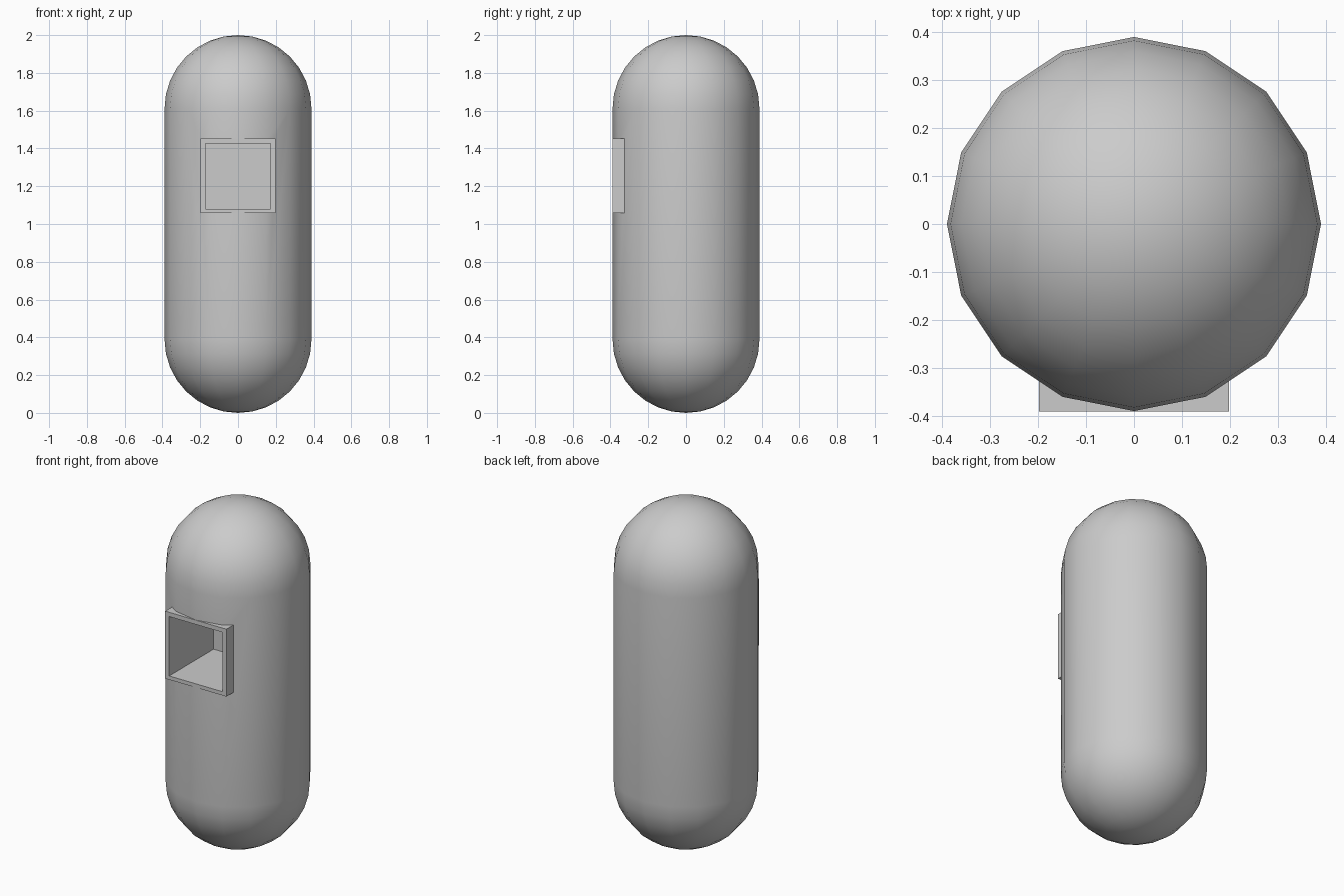
import bpy, bmesh, math

if "Cube" in bpy.data.objects:
    bpy.data.objects.remove(bpy.data.objects["Cube"])

R, H, SIDES, RINGS = 0.389, 2.0, 16, 8


def make_object(name, bm):
    bmesh.ops.recalc_face_normals(bm, faces=bm.faces)
    mesh = bpy.data.meshes.new(name)
    bm.to_mesh(mesh)
    bm.free()
    obj = bpy.data.objects.new(name, mesh)
    bpy.context.collection.objects.link(obj)
    return obj


def box(name, x0, x1, y0, y1, z0, z1):
    bm = bmesh.new()
    bmesh.ops.create_cube(bm, size=1)
    for v in bm.verts:
        v.co = ((x0 + x1) / 2 + v.co.x * (x1 - x0),
                (y0 + y1) / 2 + v.co.y * (y1 - y0),
                (z0 + z1) / 2 + v.co.z * (z1 - z0))
    return make_object(name, bm)


def cut(obj, cutter):
    mod = obj.modifiers.new("cut", 'BOOLEAN')
    mod.operation, mod.solver, mod.object = 'DIFFERENCE', 'EXACT', cutter
    bpy.context.view_layer.objects.active = obj
    bpy.ops.object.modifier_apply(modifier=mod.name)
    bpy.data.objects.remove(cutter)


# Capsule body: half-profile spun around z
bm = bmesh.new()
profile = []
for base, start in ((R, -90), (H - R, 0)):
    for i in range(RINGS + 1):
        a = math.radians(start + 90 * i / RINGS)
        profile.append(bm.verts.new((R * math.cos(a), 0, base + R * math.sin(a))))
edges = [bm.edges.new(pair) for pair in zip(profile, profile[1:])]
bmesh.ops.spin(bm, geom=profile + edges, cent=(0, 0, 0), axis=(0, 0, 1),
               angle=math.tau, steps=SIDES)
bmesh.ops.remove_doubles(bm, verts=bm.verts, dist=1e-4)
body = make_object("capsule_body", bm)
cut(body, box("body_cutter", -0.185, 0.185, -0.6, 0.03, 1.07, 1.44))

# Square open-fronted window box set into the body
frame = box("window_box", -0.198, 0.198, -0.39, 0.05, 1.058, 1.452)
cut(frame, box("window_cutter", -0.172, 0.172, -0.6, 0.02, 1.08, 1.427))

# Smooth the rounded body only
bpy.ops.object.select_all(action='DESELECT')
body.select_set(True)
bpy.context.view_layer.objects.active = body
bpy.ops.object.shade_smooth_by_angle(angle=math.radians(30))
